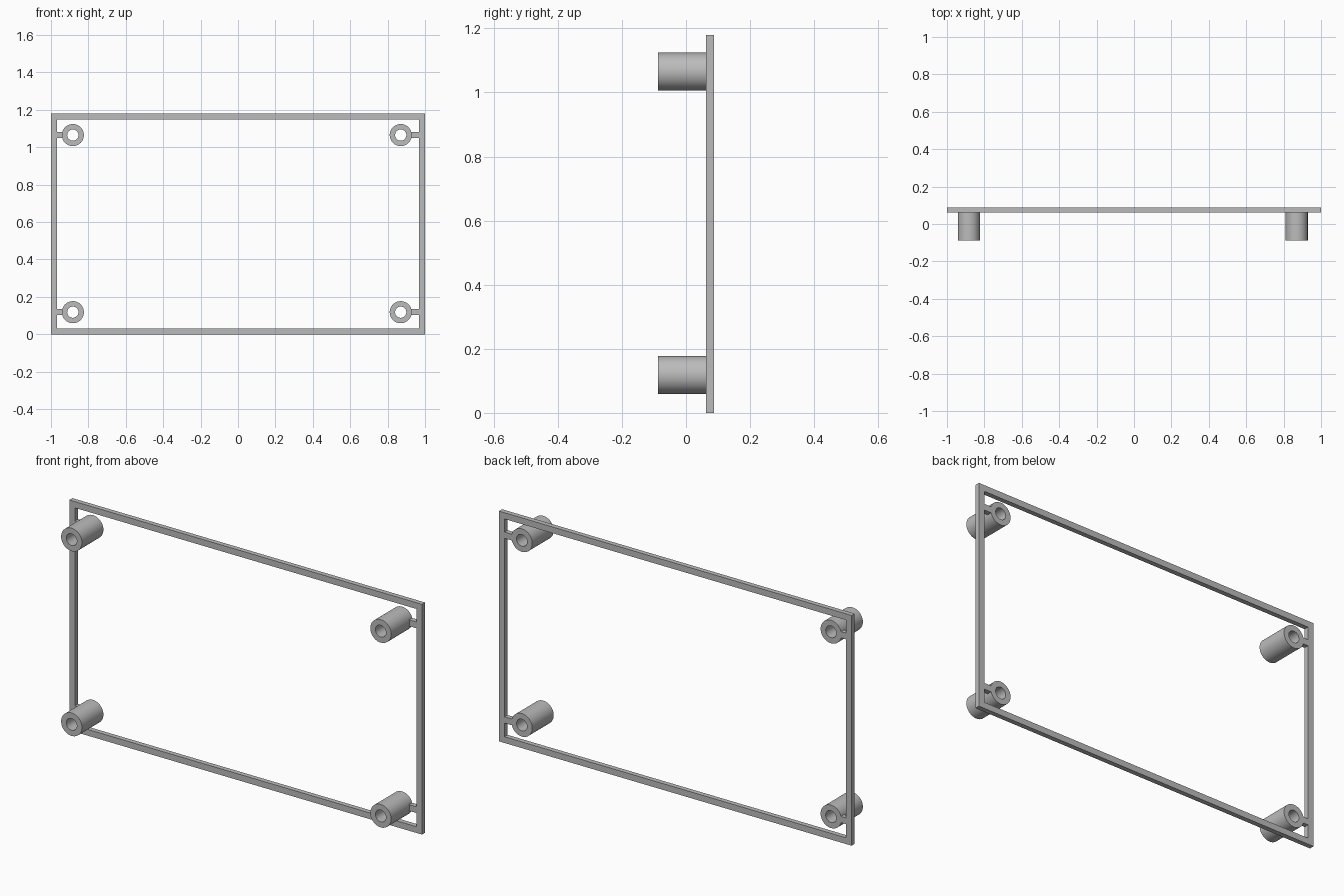
import bpy
import bmesh
from math import cos, sin, tau, radians

cube = bpy.data.objects.get("Cube")
if cube:
    bpy.data.objects.remove(cube, do_unlink=True)

grey = bpy.data.materials.new("plain grey")
grey.use_nodes = True
colour = (0.5, 0.5, 0.5, 1)
grey.diffuse_color = colour
grey.node_tree.nodes["Principled BSDF"].inputs["Base Color"].default_value = colour

FRONT, BACK = -0.087, 0.087      # full depth of the standoffs
FRAME_FRONT = 0.062              # the frame and tabs sit at the back
HEIGHT, RAIL = 1.18, 0.032
OUTER_R, HOLE_R = 0.059, 0.03


def finish(name, bm, smooth=False):
    bmesh.ops.recalc_face_normals(bm, faces=bm.faces)
    mesh = bpy.data.meshes.new(name)
    bm.to_mesh(mesh)
    bm.free()
    mesh.materials.append(grey)
    obj = bpy.data.objects.new(name, mesh)
    bpy.context.collection.objects.link(obj)
    if smooth:
        bpy.ops.object.select_all(action='DESELECT')
        obj.select_set(True)
        bpy.context.view_layer.objects.active = obj
        bpy.ops.object.shade_smooth_by_angle(angle=radians(30))
    return obj


def rectangle(x0, x1, z0, z1):
    return [(x0, z0), (x1, z0), (x1, z1), (x0, z1)]


def circle(x, z, r, n=48):
    return [(x + r * cos(tau * i / n), z + r * sin(tau * i / n)) for i in range(n)]


def hollow_prism(name, outer, inner, y0, y1, smooth=False):
    """Extrude the area between two matching outlines along y."""
    bm = bmesh.new()
    loops = [[bm.verts.new((x, y, z)) for x, z in outline]
             for outline, y in ((outer, y0), (outer, y1), (inner, y1), (inner, y0))]
    n = len(outer)
    for a, b in zip(loops, loops[1:] + loops[:1]):
        for i in range(n):
            j = (i + 1) % n
            bm.faces.new((a[i], a[j], b[j], b[i]))
    return finish(name, bm, smooth)


def box(name, x0, x1, y0, y1, z0, z1):
    bm = bmesh.new()
    bmesh.ops.create_cube(bm, size=1)
    for v in bm.verts:
        v.co = (x1 if v.co.x > 0 else x0, y1 if v.co.y > 0 else y0, z1 if v.co.z > 0 else z0)
    return finish(name, bm)


# Rectangular frame
hollow_prism("frame", rectangle(-1, 1, 0, HEIGHT),
             rectangle(RAIL - 1, 1 - RAIL, RAIL, HEIGHT - RAIL), FRAME_FRONT, BACK)

# Hollow standoffs, each joined to the frame by a short tab
for side, x, edge in (("right", -0.883, -1), ("left", 0.87, 1)):
    for level, z in (("lower", 0.118), ("upper", 1.065)):
        hollow_prism(f"{level}_{side}_standoff", circle(x, z, OUTER_R),
                     circle(x, z, HOLE_R), FRONT, BACK, smooth=True)
        ends = sorted((x + edge * 0.05, edge * (1 - RAIL)))
        box(f"{level}_{side}_tab", *ends, FRAME_FRONT, BACK, z - 0.016, z + 0.016)
